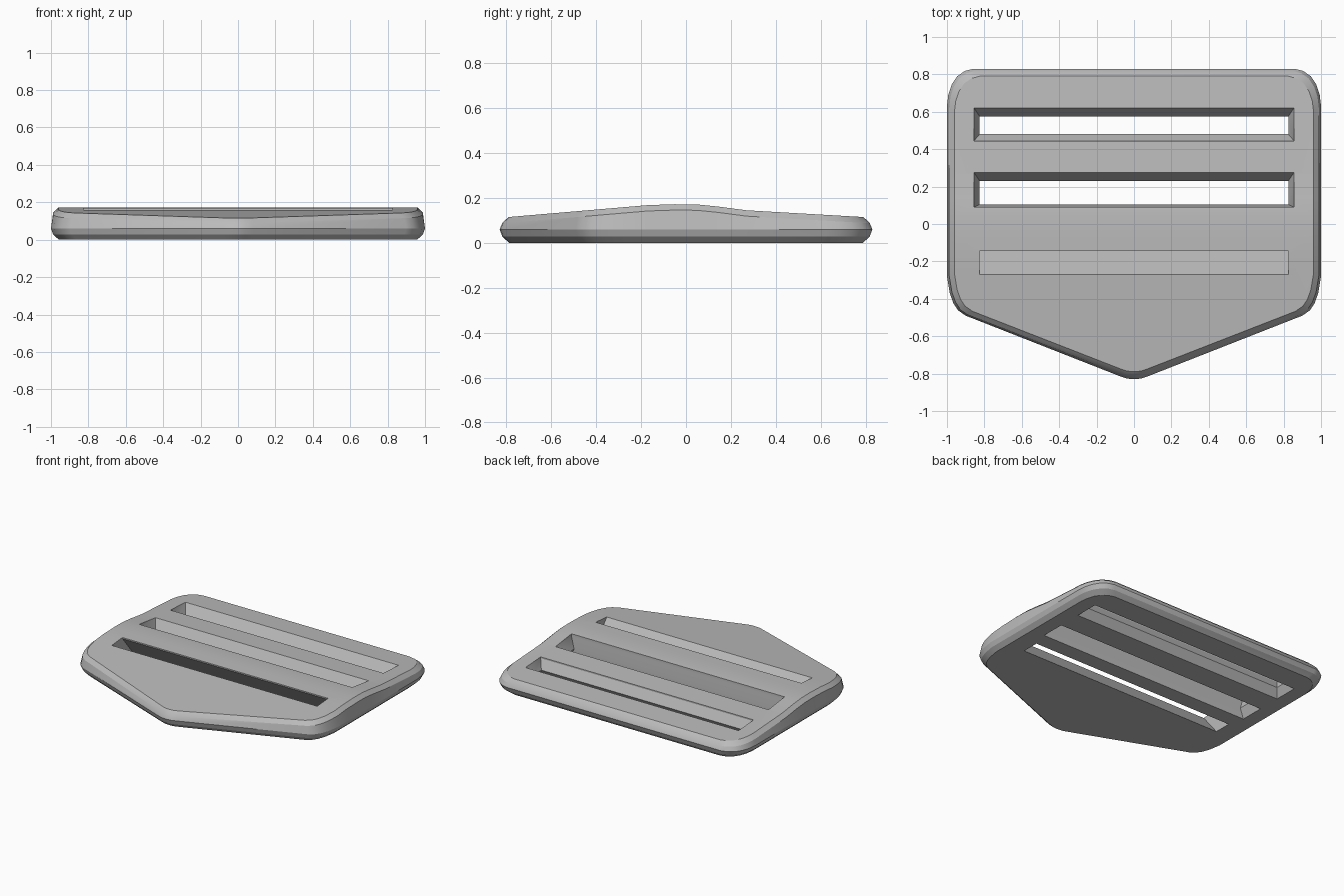
import bpy
import bmesh
import math

cube = bpy.data.objects.get("Cube")
if cube:
    bpy.data.objects.remove(cube)

# Single grey plastic colour
grey = bpy.data.materials.new("grey_plastic")
grey.use_nodes = True
grey.diffuse_color = (0.5, 0.5, 0.5, 1)
grey.node_tree.nodes["Principled BSDF"].inputs["Base Color"].default_value = (0.5, 0.5, 0.5, 1)

# Crown of the plate: (y, top height)
CROWN = [(-0.79, 0.115), (-0.17, 0.168), (-0.05, 0.172), (0.05, 0.171),
         (0.14, 0.162), (0.27, 0.145), (0.79, 0.115)]


def crown_height(y):
    if y <= CROWN[0][0]:
        return CROWN[0][1]
    for (y0, z0), (y1, z1) in zip(CROWN, CROWN[1:]):
        if y <= y1:
            return z0 + (z1 - z0) * (y - y0) / (y1 - y0)
    return CROWN[-1][1]


def loft(name, rings):
    """Closed solid through rings of equal point count, bottom to top."""
    bm = bmesh.new()
    loops = [[bm.verts.new(p) for p in ring] for ring in rings]
    n = len(loops[0])
    for low, high in zip(loops, loops[1:]):
        for i in range(n):
            j = (i + 1) % n
            bm.faces.new((low[i], low[j], high[j], high[i]))
    bm.faces.new(loops[0][::-1])
    bm.faces.new(loops[-1])
    bmesh.ops.recalc_face_normals(bm, faces=bm.faces)
    mesh = bpy.data.meshes.new(name)
    bm.to_mesh(mesh)
    bm.free()
    obj = bpy.data.objects.new(name, mesh)
    bpy.context.collection.objects.link(obj)
    mesh.materials.append(grey)
    return obj


# Pointed plate outline, right half mirrored to the left
half = [(0.04, -0.826), (0.08, -0.812), (0.9, -0.49), (0.94, -0.462), (0.965, -0.425),
        (0.985, -0.37), (1, -0.28), (1, 0.63), (0.993, 0.69), (0.975, 0.745),
        (0.945, 0.79), (0.905, 0.818), (0.86, 0.83)]
outline = [(0, -0.83)] + half + [(-x, y) for x, y in reversed(half)]

# Edge section: (inset, level); the last two levels later follow the crown
RIM, TOP = 0.5, 1.0
section = [(0.042, 0), (0.012, 0.028), (0, 0.06), (0.012, RIM), (0.04, TOP)]
plate = loft("buckle_plate", [[(x * (1 - d), y * (1 - d / 0.83), z) for x, y in outline]
                              for d, z in section])

# Split across the plate and shape the crown
bm = bmesh.new()
bm.from_mesh(plate.data)
for y, _ in CROWN[1:-1]:
    bmesh.ops.bisect_plane(bm, geom=bm.verts[:] + bm.edges[:] + bm.faces[:],
                           plane_co=(0, y, 0), plane_no=(0, 1, 0))
for v in bm.verts:
    if v.co.z > 0.9:
        v.co.z = crown_height(v.co.y)
    elif v.co.z > 0.4:
        v.co.z = crown_height(v.co.y) - 0.026
bmesh.ops.recalc_face_normals(bm, faces=bm.faces)
bm.to_mesh(plate.data)
bm.free()

# Strap slots: sections of (z, half length, front y, back y)
slots = {
    "rear_slot": [(0, 0.855, 0.445, 0.62), (0.06, 0.825, 0.48, 0.575), (0.125, 0.855, 0.445, 0.62)],
    "middle_slot": [(0, 0.855, 0.1, 0.275), (0.07, 0.825, 0.105, 0.23), (0.145, 0.855, 0.09, 0.275)],
    "slanted_slot": [(0, 0.825, -0.14, -0.015), (0.16, 0.825, -0.27, -0.145)],
}
for name, levels in slots.items():
    # Straight ends reach past both faces of the plate
    levels = [(-0.05,) + levels[0][1:]] + levels + [(0.25,) + levels[-1][1:]]
    cutter = loft(name + "_cutter", [[(-x, a, z), (x, a, z), (x, b, z), (-x, b, z)]
                                     for z, x, a, b in levels])
    cutter.hide_render = True
    cut = plate.modifiers.new(name, 'BOOLEAN')
    cut.operation = 'DIFFERENCE'
    cut.solver = 'EXACT'
    cut.object = cutter
    bpy.ops.object.select_all(action='DESELECT')
    plate.select_set(True)
    bpy.context.view_layer.objects.active = plate
    bpy.ops.object.modifier_apply(modifier=name)
    bpy.data.objects.remove(cutter)

# Smooth the rounded rim, keep the slot edges sharp
bpy.ops.object.shade_smooth_by_angle(angle=math.radians(25))
